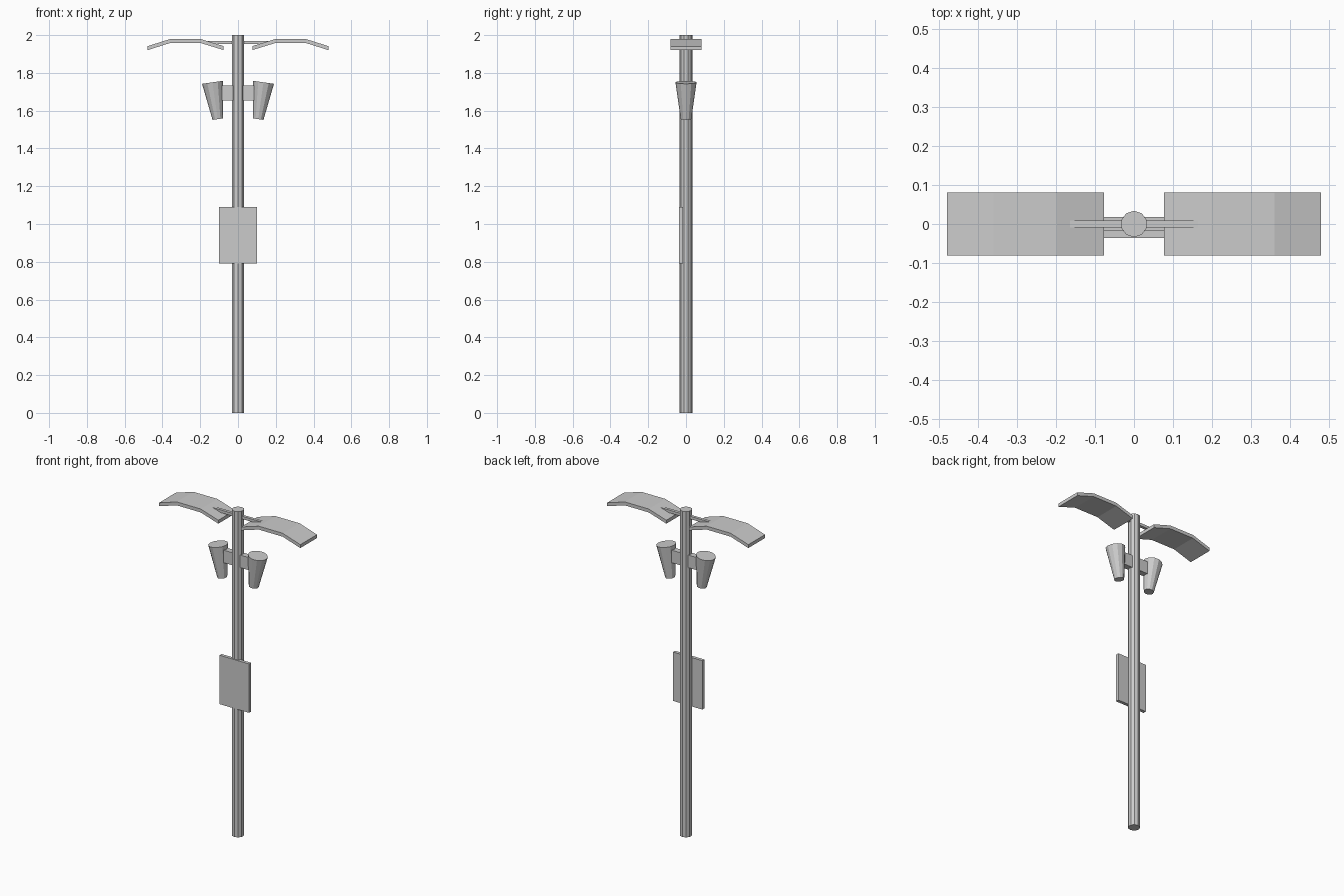
import bpy, bmesh, math
from mathutils import Matrix, Vector

if "Cube" in bpy.data.objects:
    bpy.data.objects.remove(bpy.data.objects["Cube"])


def add_object(name, bm):
    bmesh.ops.recalc_face_normals(bm, faces=bm.faces)
    mesh = bpy.data.meshes.new(name)
    bm.to_mesh(mesh)
    bm.free()
    obj = bpy.data.objects.new(name, mesh)
    bpy.context.collection.objects.link(obj)
    return obj


def box(name, lo, hi):
    lo, hi = Vector(lo), Vector(hi)
    bm = bmesh.new()
    m = Matrix.Translation((lo + hi) / 2) @ Matrix.Diagonal((*(hi - lo), 1))
    bmesh.ops.create_cube(bm, size=1, matrix=m)
    return add_object(name, bm)


def cone(name, bottom, top, r_bottom, r_top, sides):
    # Tapered cylinder running between two points
    bottom, top = Vector(bottom), Vector(top)
    axis = top - bottom
    tilt = Matrix.Rotation(math.atan2(axis.x, axis.z), 4, 'Y')
    bm = bmesh.new()
    bmesh.ops.create_cone(bm, cap_ends=True, segments=sides, radius1=r_bottom,
                          radius2=r_top, depth=axis.length,
                          matrix=Matrix.Translation((bottom + top) / 2) @ tilt)
    return add_object(name, bm)


def bent_panel(name, profile, half_width, thickness):
    # Extrude an x/z top profile along y
    outline = profile + [(x, z - thickness) for x, z in reversed(profile)]
    bm = bmesh.new()
    face = bm.faces.new([bm.verts.new((x, -half_width, z)) for x, z in outline])
    ext = bmesh.ops.extrude_face_region(bm, geom=[face])
    verts = [g for g in ext["geom"] if isinstance(g, bmesh.types.BMVert)]
    bmesh.ops.translate(bm, verts=verts, vec=(0, 2 * half_width, 0))
    return add_object(name, bm)


# Pole and sign board
cone("pole", (0, 0, 0), (0, 0, 2), 0.034, 0.034, 10)
box("sign_board", (-0.10, -0.036, 0.79), (0.10, -0.016, 1.09))

# Cross bars carrying the lamps and the canopy panels
box("lamp_bracket", (-0.095, -0.018, 1.655), (0.095, 0.018, 1.732))
box("panel_rod", (-0.165, -0.009, 1.952), (0.165, 0.009, 1.969))

# Mirrored lamps and curved panels
for side, s in (("left", -1), ("right", 1)):
    cone(side + "_lamp", (s * 0.107, 0, 1.555), (s * 0.135, 0, 1.75), 0.028, 0.056, 12)
    profile = [(s * x, z) for x, z in
               ((0.077, 1.942), (0.197, 1.979), (0.36, 1.979), (0.48, 1.941))]
    bent_panel(side + "_panel", profile, 0.081, 0.021)
